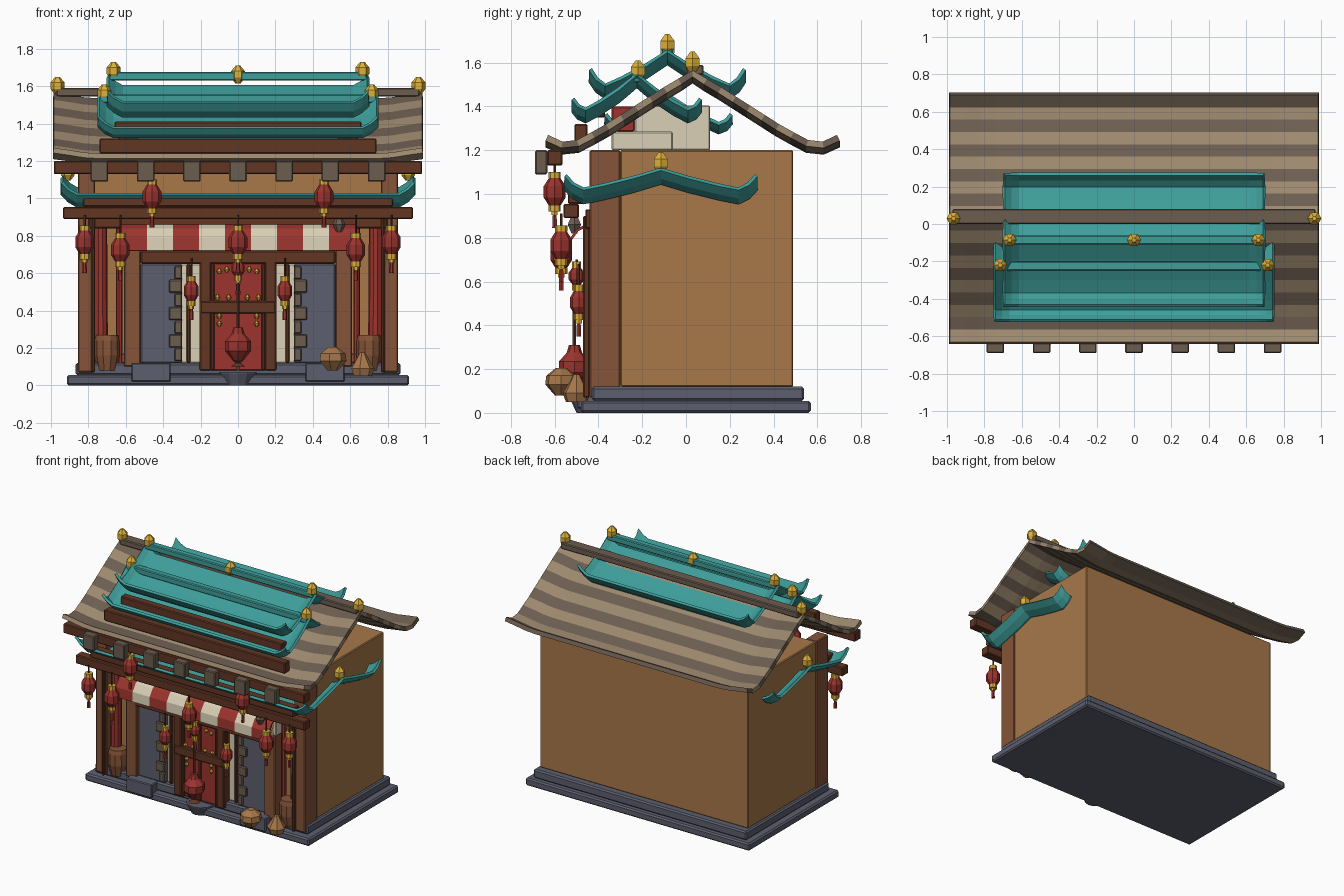
import bpy, bmesh, math
from mathutils import Vector

if "Cube" in bpy.data.objects:
    bpy.data.objects.remove(bpy.data.objects["Cube"])


def material(name, *rgb):
    lin = [((c / 255 + 0.055) / 1.055) ** 2.4 for c in rgb] + [1]
    m = bpy.data.materials.new(name)
    m.use_nodes = True
    m.diffuse_color = lin
    m.node_tree.nodes["Principled BSDF"].inputs["Base Color"].default_value = lin
    return m


TAN = material("tan wall", 168, 120, 74)
TEAL = material("teal tile", 62, 158, 154)
LIGHT = material("light shingle", 156, 136, 110)
DARK = material("dark shingle", 108, 93, 80)
GOLD = material("gold", 222, 178, 58)
RED = material("red lacquer", 156, 52, 46)
BROWN = material("dark timber", 98, 54, 36)
POST = material("mid timber", 134, 84, 56)
CREAM = material("cream plaster", 218, 208, 182)
SLATE = material("slate stone", 92, 95, 110)


def finish(name, bm, *mats):
    me = bpy.data.meshes.new(name)
    bm.to_mesh(me)
    bm.free()
    for m in mats:
        me.materials.append(m)
    ob = bpy.data.objects.new(name, me)
    bpy.context.collection.objects.link(ob)
    return ob


def box(name, mat, x0, x1, y0, y1, z0, z1, bevel=0.006):
    bm = bmesh.new()
    bmesh.ops.create_cube(bm, size=1)
    for v in bm.verts:
        v.co = ((x0 + x1) / 2 + v.co.x * (x1 - x0), (y0 + y1) / 2 + v.co.y * (y1 - y0),
                (z0 + z1) / 2 + v.co.z * (z1 - z0))
    ob = finish(name, bm, mat)
    if bevel:
        b = ob.modifiers.new("bevel", 'BEVEL')
        b.width, b.segments = bevel, 1
    return ob


def pair(name, mat, x0, x1, *rest):
    box("left_" + name, mat, x0, x1, *rest)
    box("right_" + name, mat, -x1, -x0, *rest)


def lathe(name, mat, loc, profile, sides=8):
    # Stack of rings from (radius, height) points, capped at both ends
    bm = bmesh.new()
    rings = [[bm.verts.new(Vector(loc) + Vector((r * math.cos(a), r * math.sin(a), z)))
              for a in [math.tau * i / sides for i in range(sides)]] for r, z in profile]
    for lo, hi in zip(rings, rings[1:]):
        for i in range(sides):
            j = (i + 1) % sides
            bm.faces.new((lo[i], lo[j], hi[j], hi[i]))
    bm.faces.new(rings[0][::-1])
    bm.faces.new(rings[-1])
    return finish(name, bm, mat)


def finial(name, x, y, z):
    lathe(name, GOLD, (x, y, z), [(.015, -.05), (.037, -.02), (.037, .015), (.012, .045)], 6)


def sheet(name, mats, rows, columns, thickness):
    # Curved roof: rows are (y, z), columns are (x, lift)
    bm = bmesh.new()
    grid = [[bm.verts.new((x, y, z + lift)) for x, lift in columns] for y, z in rows]
    for i in range(len(rows) - 1):
        for j in range(len(columns) - 1):
            f = bm.faces.new((grid[i][j], grid[i][j + 1], grid[i + 1][j + 1], grid[i + 1][j]))
            f.material_index = i % len(mats)
    ob = finish(name, bm, *mats)
    s = ob.modifiers.new("thickness", 'SOLIDIFY')
    s.thickness, s.offset = thickness, -1
    return ob


def sample(points, d):
    for (a, za), (b, zb) in zip(points, points[1:]):
        if d <= b:
            return za + (zb - za) * (d - a) / (b - a)
    return points[-1][1]


# Stone base and steps
box("lower_base", SLATE, -.915, .915, -.48, .57, 0, .055, .01)
box("upper_base", SLATE, -.87, .87, -.43, .54, .055, .12, .01)
pair("base_step", SLATE, .36, .57, -.495, -.4, .02, .12)
lathe("door_step", SLATE, (0, -.43, 0), [(.07, .0), (.1, .065), (.1, .07)], 12)

# Hall body
box("hall_walls", TAN, -.85, .85, -.30, .49, .12, 1.2)
box("attic_block", CREAM, -.62, .62, -.235, .11, 1.2, 1.405)
box("attic_front_block", CREAM, -.66, .66, -.34, -.06, 1.2, 1.285)
box("attic_red_panel", RED, -.64, .64, -.34, -.235, 1.285, 1.40)

# Shingled main roof, in alternating bands
slope = [(0, 1.535), (.12, 1.465), (.23, 1.395), (.41, 1.28), (.55, 1.205), (.6, 1.21), (.66, 1.24)]
ys = [.03 + .066 * i for i in range(-10, 11)]
flare = [(-.985, .03), (-.9, .018), (-.82, .005), (-.74, 0)]
sheet("main_roof", [LIGHT, DARK], [(y, sample(slope, abs(y - .03))) for y in ys],
      flare + [(-x, l) for x, l in flare[::-1]], .03)
box("main_ridge", DARK, -.97, .97, 0, .08, 1.545, 1.59)
for s in (-1, 1):
    finial("main_ridge_finial", s * .965, .03, 1.605)


# Teal roofs with upturned eaves and corners
def teal_roof(name, yc, peak, low, tip, depth, half, lift, ridge):
    side = [(0, peak), (.3, peak - .42 * (peak - low)), (.62, peak - .8 * (peak - low)),
            (.82, low), (.92, (low + tip) / 2 - .008), (1, tip)]
    rows = [(yc - t * depth, z) for t, z in side[:0:-1]] + [(yc + t * depth, z) for t, z in side]
    cols = [(-half, lift), (-half + .035, lift * .4), (-half + .075, 0)]
    sheet(name, [TEAL], rows, cols + [(-x, l) for x, l in cols[::-1]], .018)
    if ridge:
        box(name + "_ridge", TEAL, -half, half, yc - .025, yc + .025, ridge - .045, ridge)


teal_roof("top_teal_roof", -.085, 1.605, 1.45, 1.52, .345, .69, .055, 1.675)
teal_roof("front_teal_roof", -.225, 1.50, 1.34, 1.385, .285, .74, .055, 1.555)
teal_roof("inner_teal_roof", -.08, 1.42, 1.29, 1.33, .28, .6, .04, None)
teal_roof("side_teal_roof", -.115, 1.06, .97, 1.03, .43, .935, .06, None)
for s in (-1, 1):
    finial("top_finial", s * .665, -.085, 1.685)
    finial("front_finial", s * .715, -.22, 1.565)
    finial("side_finial", s * .91, -.115, 1.145)
finial("middle_finial", 0, -.085, 1.665)

# Timber beams and rafter ends
box("upper_roof_beam", BROWN, -.66, .66, -.43, -.37, 1.35, 1.41)
box("lower_roof_beam", BROWN, -.74, .74, -.51, -.45, 1.24, 1.32)
box("eave_beam", BROWN, -.985, .985, -.635, -.565, 1.13, 1.2)
box("porch_beam", BROWN, -.935, .935, -.56, -.49, .89, .955)
box("porch_upper_beam", BROWN, -.83, .83, -.54, -.47, .955, 1.02)
box("porch_ceiling_beam", BROWN, -.8, .8, -.46, -.31, .84, .93)
for i in range(-3, 4):
    box("rafter_end", DARK, i * .247 - .047, i * .247 + .047, -.69, -.633, 1.09, 1.2)

# Porch posts and side bays
pair("outer_post", POST, .765, .855, -.44, -.30, .07, 1.2)
pair("inner_post", POST, .52, .61, -.44, -.36, .1, .9)
pair("front_post", BROWN, .765, .785, -.47, -.44, .07, .9)
pair("bay_rail", POST, .6, .77, -.38, -.30, .12, .17)
for s in (-1, 1):
    lathe("red_column", RED, (s * .735, -.37, .12), [(.04, 0), (.035, .78)], 10)
    lathe("slim_red_column", RED, (s * .635, -.37, .12), [(.018, 0), (.018, .78)])
    lathe("storage_urn", POST, (s * .7, -.4, .08), [(.05, 0), (.068, .08), (.066, .16), (.058, .19)], 10)

# Facade: stone panels, plaster, window bars
pair("slate_panel", SLATE, .3, .52, -.42, -.30, .12, .65)
pair("plaster_panel", CREAM, .19, .31, -.39, -.30, .12, .65)
pair("window_bar", BROWN, .255, .275, -.41, -.38, .12, .65)
for i in range(7):
    w = .06 if i % 2 else .03
    pair("corner_stone", DARK, .30, .31 + w, -.435, -.40, .13 + i * .073, .2 + i * .073)
box("lintel", BROWN, -.52, .52, -.46, -.36, .65, .72)
box("transom_plaster", CREAM, -.62, .62, -.44, -.30, .72, .89)
for i in range(-3, 4):
    box("transom_bar", BROWN, i * .17 - .015, i * .17 + .015, -.46, -.43, .72, .9, 0)

# Door with frame and gold studs
box("door", RED, -.15, .15, -.44, -.30, .08, .72)
pair("door_post", BROWN, .145, .205, -.46, -.30, .08, .72)
box("door_rail", BROWN, -.2, .2, -.465, -.42, .385, .45)
pair("door_inner_bar", BROWN, .125, .145, -.455, -.43, .08, .65)
box("door_middle_bar", BROWN, -.008, .008, -.452, -.43, .08, .65, 0)
for s in (-1, 1):
    for x, z in ((.1, .33), (.1, .37), (.05, .47), (.1, .61), (.06, .62), (.11, .47)):
        lathe("door_stud", GOLD, (s * x, -.455, z), [(.006, -.015), (.015, 0), (.006, .015)], 6)

# Striped awning
for i in range(9):
    x = -.625 + i * .139
    sheet("awning_stripe", [CREAM if i % 2 else RED], [(-.54, .72), (-.535, .79), (-.5, .84), (-.43, .875)],
          [(x, 0), (x + .139, 0)], .012)


# Hanging lanterns
def lantern(x, y, z, r, h, top):
    lathe("lantern_body", RED, (x, y, z), [(r * .5, -h), (r, -h * .4), (r, h * .4), (r * .5, h)])
    for s in (-1, 1):
        lathe("lantern_cap", GOLD, (x, y, z + s * (h + .012)), [(r * .55, -.014), (r * .55, .014)])
    lathe("lantern_tassel", RED, (x, y, z - h - .1), [(.013, 0), (.009, .08)], 6)
    lathe("lantern_knot", GOLD, (x, y, z - h - .03), [(.016, -.012), (.016, .012)], 6)
    lathe("lantern_cord", BROWN, (x, y, z + h), [(.006, 0), (.006, top - z - h)], 5)


for s in (-1, 1):
    lantern(s * .46, -.60, 1.01, .05, .065, 1.15)
    lantern(s * .82, -.57, .765, .05, .065, .91)
    lantern(s * .63, -.57, .725, .05, .065, .91)
    lantern(s * .25, -.49, .505, .04, .055, .68)
lantern(0, -.57, .765, .05, .065, .91)
lantern(0, -.5, .625, .036, .04, .7)

# Large gourd hanging before the door
lathe("door_gourd", RED, (0, -.51, .21), [(.03, -.075), (.07, -.025), (.07, .025), (.035, .065), (.025, .1)])
lathe("gourd_stand", BROWN, (0, -.51, .1), [(.04, 0), (.012, .02), (.03, .035)])
lathe("gourd_cord", BROWN, (0, -.51, .3), [(.008, 0), (.008, .25)], 5)

# Sacks at the front and a small stone charm
lathe("large_sack", TAN, (.505, -.57, .145), [(.03, -.065), (.075, -.015), (.07, .025), (.025, .06)], 7)
lathe("small_sack", TAN, (.665, -.5, .1), [(.05, -.05), (.065, -.01), (.04, .03), (.015, .075)], 7)
lathe("stone_charm", DARK, (.54, -.51, .86), [(.015, -.04), (.035, 0), (.006, .06)], 6)
